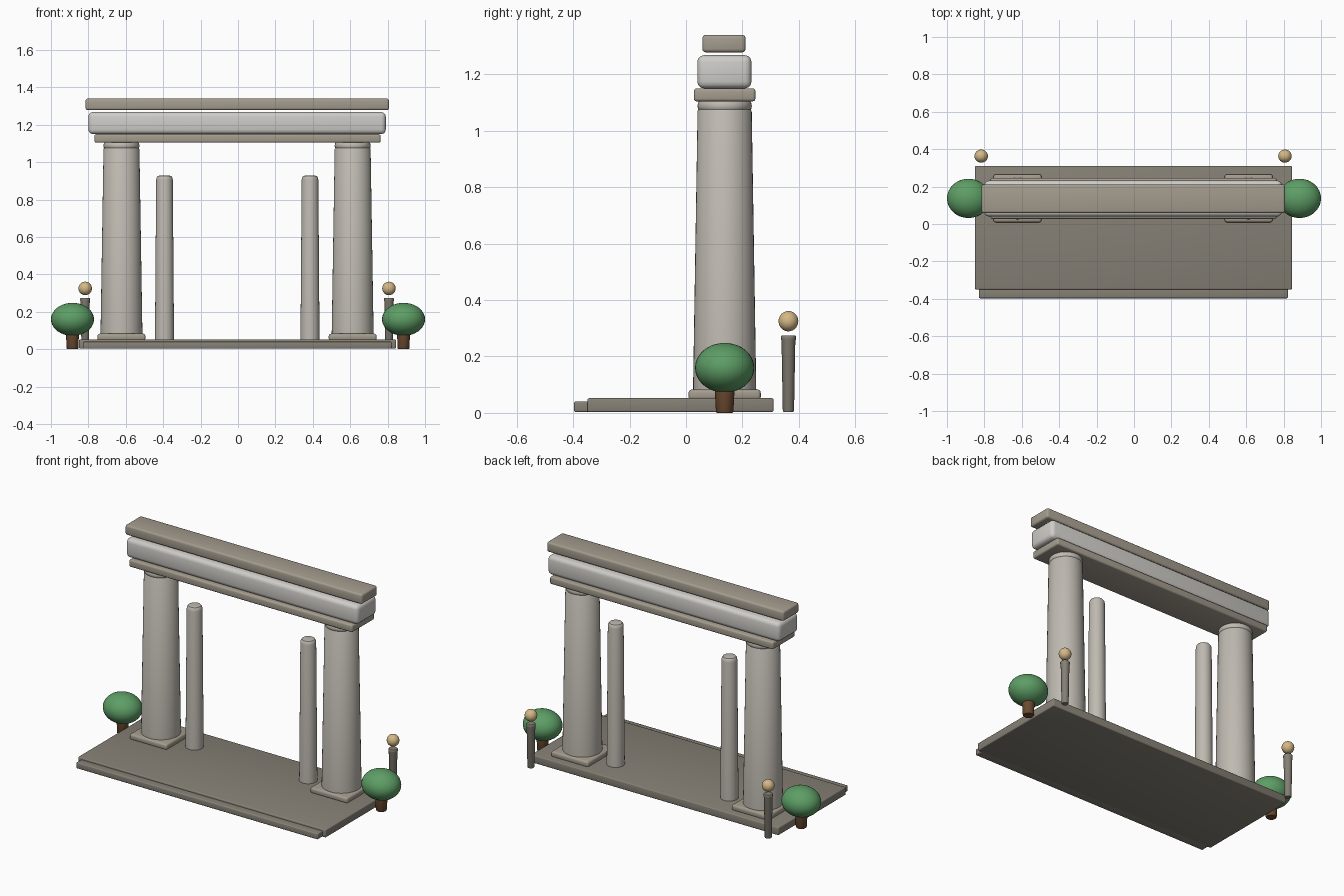
import bpy, bmesh, math

if "Cube" in bpy.data.objects:
    bpy.data.objects.remove(bpy.data.objects["Cube"])


def material(name, rgb):
    m = bpy.data.materials.new(name)
    m.diffuse_color = (*rgb, 1)
    m.use_nodes = True
    m.node_tree.nodes["Principled BSDF"].inputs["Base Color"].default_value = m.diffuse_color
    return m


PAVING = material("paving", (0.24, 0.22, 0.18))
STONE = material("stone", (0.52, 0.49, 0.44))
PALE = material("pale_stone", (0.62, 0.61, 0.58))
TRIM = material("trim_stone", (0.37, 0.33, 0.27))
LEAF = material("leaf", (0.11, 0.34, 0.13))
BARK = material("bark", (0.15, 0.07, 0.03))
GLOW = material("lamp_glass", (0.66, 0.48, 0.24))


def finish(name, bm, mat, angle=35):
    bmesh.ops.recalc_face_normals(bm, faces=bm.faces)
    me = bpy.data.meshes.new(name)
    bm.to_mesh(me)
    bm.free()
    ob = bpy.data.objects.new(name, me)
    bpy.context.collection.objects.link(ob)
    me.materials.append(mat)
    bpy.ops.object.select_all(action='DESELECT')
    bpy.context.view_layer.objects.active = ob
    ob.select_set(True)
    bpy.ops.object.shade_smooth_by_angle(angle=math.radians(angle))
    return ob


def block(name, lo, hi, mat, bevel=0.008):
    """Box between two corners with rounded edges."""
    bm = bmesh.new()
    bmesh.ops.create_cube(bm, size=1)
    for v in bm.verts:
        v.co = [a + (b - a) * (c + 0.5) for a, b, c in zip(lo, hi, v.co)]
    bmesh.ops.bevel(bm, geom=bm.edges[:], offset=bevel, segments=3,
                    profile=0.5, affect='EDGES')
    return finish(name, bm, mat)


def lathe(name, x, y, profile, mat, sides=40):
    """Closed turned solid from (radius, height) points."""
    bm = bmesh.new()
    rings = []
    for r, z in profile:
        rings.append([bm.verts.new((x + r * math.cos(2 * math.pi * i / sides),
                                    y + r * math.sin(2 * math.pi * i / sides), z))
                      for i in range(sides)])
    for a, b in zip(rings, rings[1:]):
        for i in range(sides):
            j = (i + 1) % sides
            bm.faces.new((a[i], a[j], b[j], b[i]))
    bm.faces.new(rings[0][::-1])
    bm.faces.new(rings[-1])
    return finish(name, bm, mat)


def ball(name, centre, radii, mat):
    bm = bmesh.new()
    bmesh.ops.create_uvsphere(bm, u_segments=32, v_segments=20, radius=1)
    for v in bm.verts:
        v.co = [c + r * k for c, r, k in zip(centre, radii, v.co)]
    return finish(name, bm, mat, 60)


Y = 0.137  # centre line of the colonnade

# Platform and front step
block("platform", (-0.85, -0.35, 0.003), (0.845, 0.31, 0.052), PAVING, 0.006)
block("front_step", (-0.83, -0.397, 0.003), (0.823, -0.33, 0.04), PAVING, 0.006)

# Stacked beams
block("lower_beam", (-0.767, 0.028, 1.104), (0.762, 0.246, 1.15), TRIM, 0.01)
block("middle_beam", (-0.80, 0.04, 1.15), (0.79, 0.232, 1.268), PALE, 0.024)
block("top_beam", (-0.815, 0.058, 1.278), (0.807, 0.211, 1.34), TRIM, 0.012)

for side, s in (("left", -1), ("right", 1)):
    # Main column on its plinth
    x = s * 0.618 - 0.005
    block(side + "_plinth", (x - 0.128, Y - 0.128, 0.045),
          (x + 0.128, Y + 0.128, 0.083), TRIM, 0.012)
    lathe(side + "_column", x, Y,
          [(0.112, 0.05), (0.112, 0.085), (0.096, 1.07), (0.092, 1.076)], STONE)
    lathe(side + "_column_neck", x, Y,
          [(0.088, 1.07), (0.094, 1.076), (0.0965, 1.088), (0.094, 1.1),
           (0.088, 1.108)], STONE)

    # Slender inner post with rounded top
    lathe(side + "_inner_post", s * 0.389 - 0.004, Y,
          [(0.051, 0.045), (0.0445, 0.905), (0.042, 0.918), (0.036, 0.926),
           (0.028, 0.928)], STONE)

    # Lamp behind the platform
    x = s * 0.812 - 0.005
    lathe(side + "_lamp_post", x, 0.363,
          [(0.018, 0.004), (0.020, 0.008), (0.0245, 0.255), (0.027, 0.262),
           (0.027, 0.27), (0.024, 0.275)], PAVING, 24)
    ball(side + "_lamp_globe", (x, 0.363, 0.325), (0.036, 0.035, 0.036), GLOW)

    # Round shrub
    x = s * 0.885
    lathe(side + "_shrub_trunk", x, Y, [(0.028, 0.0), (0.031, 0.005), (0.036, 0.1)], BARK, 24)
    ball(side + "_shrub_crown", (x, Y, 0.16), (0.115, 0.105, 0.088), LEAF)
